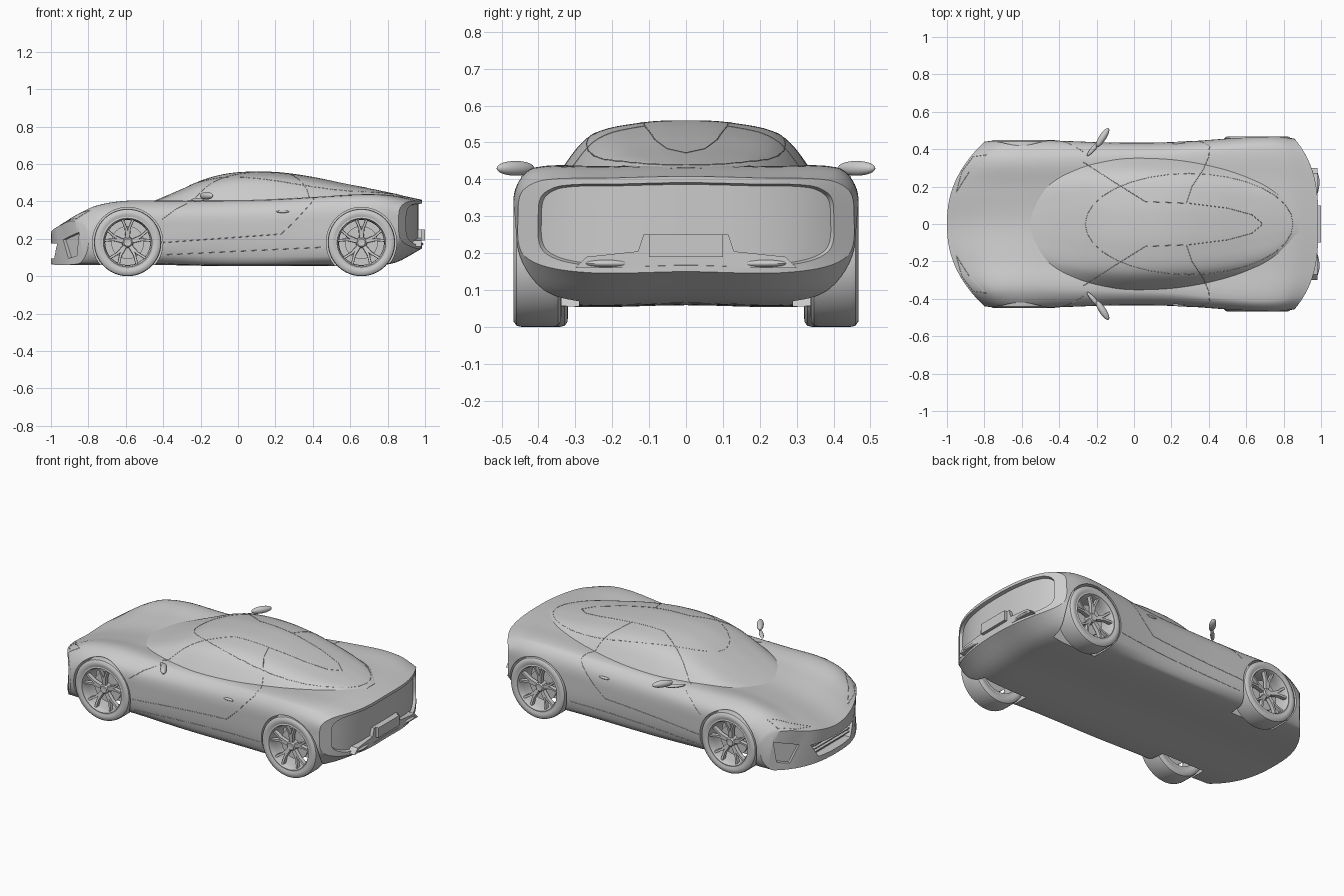
import bpy, bmesh, math
from mathutils import Vector, Matrix

if "Cube" in bpy.data.objects:
    bpy.data.objects.remove(bpy.data.objects["Cube"])


def interp(keys, x):
    """Smooth interpolation of rows (x, a, b, ...)."""
    n = len(keys)
    i = max([k for k in range(n - 1) if keys[k][0] <= x], default=0)
    def slope(k, c):
        a, b = keys[max(k - 1, 0)], keys[min(k + 1, n - 1)]
        return (b[c] - a[c]) / (b[0] - a[0])
    p, q = keys[i], keys[i + 1]
    h = q[0] - p[0]
    t = (x - p[0]) / h
    return [(2*t**3 - 3*t*t + 1) * p[c] + (t**3 - 2*t*t + t) * h * slope(i, c)
            + (3*t*t - 2*t**3) * q[c] + (t**3 - t*t) * h * slope(i + 1, c)
            for c in range(1, len(p))]


def half_curve(pts, counts):
    """Smooth half section through (y, z) points, mirrored tangents at the centre line."""
    full = [(-pts[1][0], pts[1][1])] + pts + [(-pts[-2][0], pts[-2][1])]
    keys, t = [], 0
    for i, p in enumerate(full):
        if i:
            t += math.dist(p, full[i - 1])
        keys.append((t, *p))
    out = []
    for i, n in enumerate(counts):
        a, b = keys[i + 1][0], keys[i + 2][0]
        out += [interp(keys, a + (b - a) * k / n) for k in range(n)]
    return out + [list(pts[-1])]


def make(name, bm, angle=35):
    bmesh.ops.recalc_face_normals(bm, faces=bm.faces)
    me = bpy.data.meshes.new(name)
    bm.to_mesh(me)
    bm.free()
    ob = bpy.data.objects.new(name, me)
    bpy.context.collection.objects.link(ob)
    smooth(ob, angle)
    return ob


def smooth(ob, angle=35):
    bpy.ops.object.select_all(action='DESELECT')
    ob.select_set(True)
    bpy.context.view_layer.objects.active = ob
    bpy.ops.object.shade_smooth_by_angle(angle=math.radians(angle))


def skin(name, rings, loop=False, cap=None):
    bm = bmesh.new()
    V = [[bm.verts.new(p) for p in r] for r in rings]
    n = len(V[0])
    for a in range(len(V) if loop else len(V) - 1):
        A, B = V[a], V[(a + 1) % len(V)]
        for i in range(n):
            bm.faces.new((A[i], A[(i + 1) % n], B[(i + 1) % n], B[i]))
    for R in (V[0], V[-1]) if cap else ():
        if cap == 'ngon':
            bm.faces.new(R)
            continue
        h = n // 2      # strip cap: joins lower outline to upper outline
        for i in range(h // 2):
            ids = list(dict.fromkeys((i, i + 1, h - 1 - i, h - i)))
            bm.faces.new([R[k] for k in ids])
            bm.faces.new([R[-k % n] for k in ids])
    return make(name, bm)


def prism(name, outline, x0, x1, mat=Matrix()):
    """(y, z) outline extruded along x."""
    return skin(name, [[mat @ Vector((x, y, z)) for y, z in outline] for x in (x0, x1)], cap='ngon')


def ellipsoid(name, loc, scale, rot=0):
    bm = bmesh.new()
    m = Matrix.Translation(loc) @ Matrix.Rotation(rot, 4, 'Z') @ Matrix.Diagonal((*scale, 1))
    bmesh.ops.create_uvsphere(bm, u_segments=24, v_segments=14, radius=1, matrix=m)
    return make(name, bm)


def lathe(name, profile, seg=64):
    """(radius, y) closed profile turned about the y axis."""
    return skin(name, [[(r * math.cos(a), y, r * math.sin(a)) for r, y in profile]
                       for a in (2 * math.pi * k / seg for k in range(seg))], loop=True)


# Body shell: station, floor z, floor half width, half width, widest z, crown y, crown z, centre z
BODY = [(-1.0, .065, .38, .440, .18, .36, .295, .235),
        (-.93, .065, .38, .443, .19, .355, .33, .272),
        (-.80, .065, .38, .448, .22, .35, .375, .325),
        (-.60, .065, .36, .452, .25, .345, .402, .365),
        (-.40, .065, .37, .445, .25, .35, .402, .37),
        (-.10, .060, .38, .435, .26, .36, .402, .38),
        (.20, .060, .38, .437, .27, .37, .408, .395),
        (.45, .060, .37, .453, .30, .395, .422, .42),
        (.66, .060, .36, .470, .30, .41, .432, .437),
        (.84, .075, .32, .468, .31, .405, .426, .436),
        (.985, .150, .30, .455, .32, .385, .398, .408)]


def sweep(s, y):
    nose = max(0, (-.6 - s) / .4) ** 1.4 * .2 * (abs(y) / .44) ** 2.3
    tail = max(0, (s - .6) / .385) ** 1.4 * .13 * (abs(y) / .46) ** 3
    return s + nose - tail


def body_ring(s, fy=1, fz=1, dx=0):
    zb, yb, w, zm, yf, zf, zc = interp(BODY, s)
    half = half_curve([(0, zb), (yb, zb), (w - .015, zb + .045), (w, zm),
                       (w - .013, zm + .64 * (zf - zm)), (yf, zf),
                       (.55 * yf, .45 * zf + .55 * zc), (0, zc)], [8] * 3 + [6] * 4)
    ring = half + [(-y, z) for y, z in half[-2:0:-1]]
    mid = (zb + zc) / 2
    return [(sweep(s, y * fy) + dx, y * fy, mid + (z - mid) * fz) for y, z in ring]


rings = [body_ring(-1 + 1.985 * k / 72) for k in range(73)]
rings += [body_ring(.985, .88, .87), body_ring(.985, .86, .83, -.02)]   # recessed tail panel
body = skin('body_shell', rings, cap='strip')

# Wheel wells, front intake and side intakes cut from the body
cutters = []
for s in (-1, 1):
    for x in (-.59, .66):
        bm = bmesh.new()
        bmesh.ops.create_cone(bm, cap_ends=True, segments=64, radius1=.188, radius2=.188, depth=.32,
                              matrix=Matrix.Translation((x, s * .45, .18)) @ Matrix.Rotation(math.pi / 2, 4, 'X'))
        cutters.append(make('well_cutter', bm))
    m = Matrix.Translation((-.897, s * .33, 0)) @ Matrix.Rotation(math.radians(-35.5 * s), 4, 'Z')
    cutters.append(prism('vent_cutter', [(-.075 * s, .195), (.075 * s, .235), (.055 * s, .11), (-.02 * s, .095)],
                         -.08, .025, m))
cutters.append(prism('intake_cutter', [(-.2, .175), (.2, .175), (.15, .095), (-.15, .095)], -1.1, -.945))
for c in cutters:
    mod = body.modifiers.new('cut', 'BOOLEAN')
    mod.operation, mod.solver, mod.object = 'DIFFERENCE', 'EXACT', c
    bpy.context.view_layer.objects.active = body
    bpy.ops.object.modifier_apply(modifier=mod.name)
    bpy.data.objects.remove(c)
smooth(body)

# Cabin canopy: x, half width, base z, top z
CABIN = [(-.60, .01, .345, .352), (-.585, .10, .345, .360), (-.55, .18, .345, .370), (-.45, .27, .35, .403),
         (-.30, .325, .355, .466), (-.18, .345, .36, .518), (-.05, .358, .365, .550), (.10, .357, .37, .560),
         (.25, .348, .375, .553), (.42, .325, .38, .527), (.60, .28, .39, .489), (.75, .21, .40, .460),
         (.88, .08, .41, .432)]


def cabin_ring(x):
    w, zb, zt = interp(CABIN, x)
    half = half_curve([(w * a, zb + (zt - zb) * b) for a, b in
                       ((1, 0), (.93, .34), (.71, .8), (.33, .97), (0, 1))], [6] * 4)
    return [(x, y, z) for y, z in half + [(-y, z) for y, z in half[-2::-1]]]


canopy = skin('cabin_canopy', [cabin_ring(-.6 + 1.48 * k / 74) for k in range(75)], cap='ngon')

# Front grille slats, rear bumper ledge, plate and exhausts
for k in range(3):
    z = .115 + k * .02
    prism('grille_slat', [(-.165, z), (.165, z), (.165, z + .006), (-.165, z + .006)], -.965, -.94)
ledge = [(.30, .16), (.27, .19), (.13, .205), (.115, .25)]
prism('rear_bumper_ledge', ledge + [(-y, z) for y, z in ledge[::-1]], .915, .982)
prism('rear_plate', [(-.1, .19), (.1, .19), (.1, .25), (-.1, .25)], .97, 1.0)
for s in (-1, 1):
    ellipsoid('exhaust_outlet', (.955, s * .2, .172), (.035, .085, .014), -s * .15)
    # Door mirrors and handles
    ellipsoid('mirror_stalk', (-.215, s * .405, .408), (.055, .012, .009), s * .85)
    ellipsoid('mirror_housing', (-.168, s * .462, .430), (.060, .019, .020), s * 1.0)
    ellipsoid('door_handle', (.24, s * .432, .345), (.035, .008, .007))

# Wheels: tyre, rim, twin spokes, hub and brake disc, outer face towards -y
tyre = lathe('tyre', [(.133, -.058), (.150, -.065), (.166, -.064), (.177, -.056), (.18, -.042), (.18, .042),
                      (.177, .056), (.166, .064), (.150, .065), (.133, .058)])
rim = lathe('rim', [(.138, -.060), (.130, -.062), (.124, -.05), (.120, -.02), (.120, .058), (.134, .058)])
disc = lathe('brake_disc', [(.01, -.005), (.088, -.005), (.088, .01), (.01, .01)])
hub = lathe('wheel_hub', [(.001, -.042), (.02, -.044), (.028, -.036), (.032, .01), (.001, .01)], 32)
bm = bmesh.new()
for k in range(5):
    for t in (-1, 1):
        a = math.pi / 2 + k * 2 * math.pi / 5
        quad = []
        for r, off, hw, y in ((.018, .12, .009, -.038), (.075, .11, .008, -.044), (.126, .23, .008, -.052)):
            c = Vector((math.cos(a + t * off), 0, math.sin(a + t * off))) * r
            d = Vector((-math.sin(a), 0, math.cos(a))) * hw
            quad.append([bm.verts.new(c + d * e + Vector((0, yy, 0))) for e, yy in
                         ((-1, y + .022), (-.8, y), (.8, y), (1, y + .022))])
        for A, B in zip(quad, quad[1:]):
            for i in range(4):
                bm.faces.new((A[i], A[(i + 1) % 4], B[(i + 1) % 4], B[i]))
        bm.faces.new(quad[0])
        bm.faces.new(quad[-1])
spokes = make('wheel_spokes', bm)
for part in (tyre, rim, disc, hub, spokes):
    first = True
    for x, yc in ((-.59, .385), (.66, .403)):
        for s in (-1, 1):
            ob = part if first else part.copy()
            if not first:
                bpy.context.collection.objects.link(ob)
            first = False
            ob.location = (x, s * yc, .18)
            ob.rotation_euler = (0, 0, math.pi if s > 0 else 0)

# Panel lines projected onto the shells
bpy.context.view_layer.update()
cu = bpy.data.curves.new('panel_lines', 'CURVE')
cu.dimensions, cu.bevel_depth, cu.bevel_resolution = '3D', .0015, 0


def line(pts, top):
    for s in (-1, 1):
        hits = []
        for p, q in zip(pts, pts[1:]):
            for k in range(11):
                u, v = (p[i] + (q[i] - p[i]) * k / 10 for i in (0, 1))
                o, d = (Vector((u, s * v, 1)), Vector((0, 0, -1))) if top else (Vector((u, s, v)), Vector((0, -s, 0)))
                found = [r[1] for r in (ob.ray_cast(o, d) for ob in (body, canopy)) if r[0]]
                if found:
                    hits.append(min(found, key=lambda h: (h - o).length))
        sp = cu.splines.new('POLY')
        sp.points.add(len(hits) - 1)
        for pt, h in zip(sp.points, hits):
            pt.co = (*h, 1)


line([(.295 - .555 * math.cos(a), .27 * math.sin(a)) for a in (math.pi * k / 16 for k in range(17))], True)
line([(-.27, .33), (-.1, .22), (.06, .12), (.3, .11), (.5, .085), (.63, .05), (.69, 0)], True)
line([(.28, .11), (.31, .2), (.37, .29), (.40, .36), (.405, .42)], True)
line([(-.95, .17), (-.88, .28), (-.79, .37), (-.86, .36), (-.92, .28), (-.95, .17)], True)
line([(-.4, .18), (.23, .225), (.3, .29), (.40, .40)], False)
line([(-.41, .30), (-.33, .36), (-.27, .39)], False)
line([(-.39, .115), (.46, .155)], False)
lines = bpy.data.objects.new('panel_lines', cu)
bpy.context.collection.objects.link(lines)
